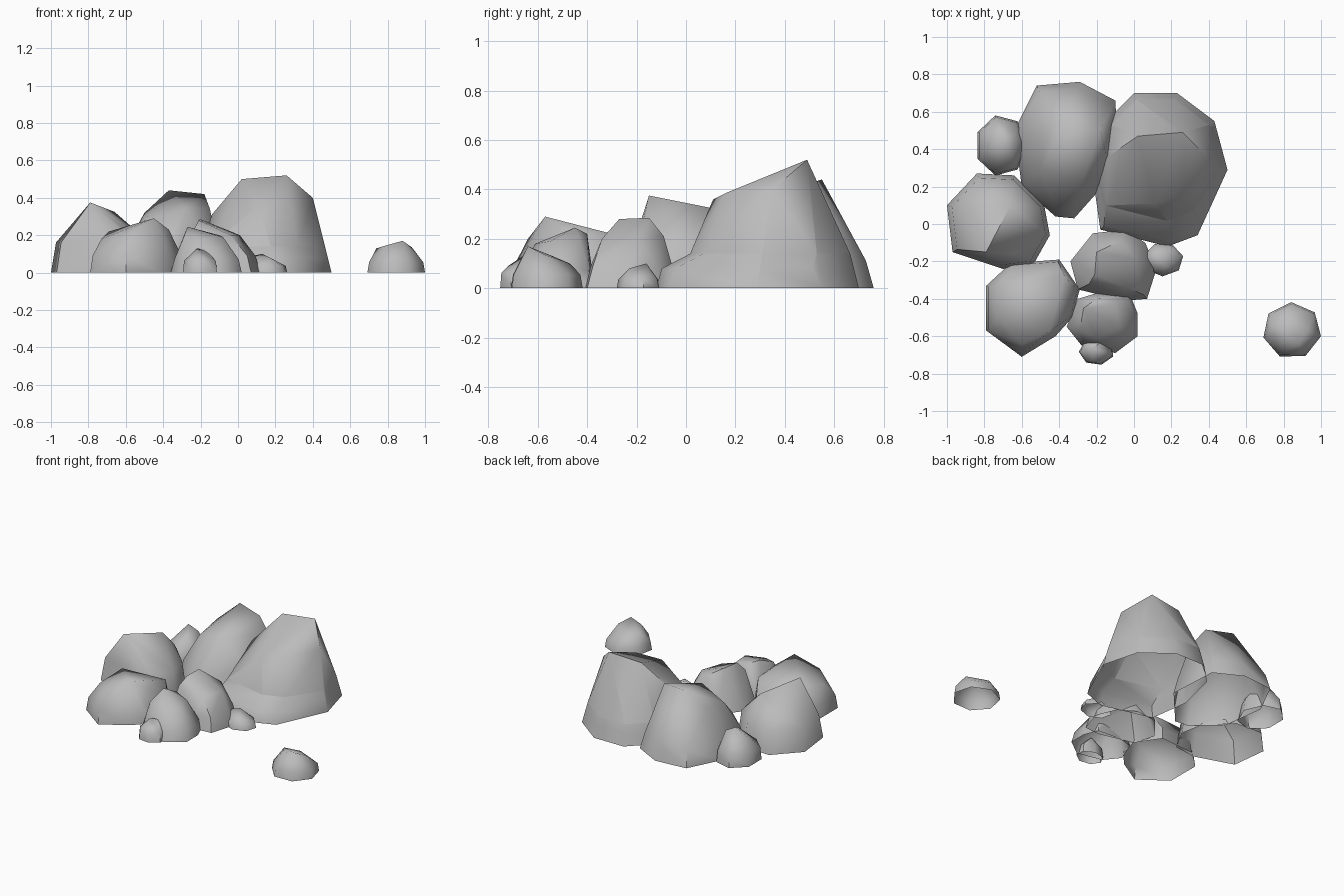
import bpy
import bmesh
import math
from math import cos, sin, pi

# Remove the default object
cube = bpy.data.objects.get("Cube")
if cube:
    bpy.data.objects.remove(cube, do_unlink=True)

# Single stone material
stone = bpy.data.materials.new("grey_stone")
stone.use_nodes = True
stone.diffuse_color = (0.5, 0.5, 0.5, 1)
stone.node_tree.nodes["Principled BSDF"].inputs["Base Color"].default_value = (0.5, 0.5, 0.5, 1)


def oval(cx, cy, rx, ry, sides=7, turn=0.0):
    """Ground outline for a small stone."""
    steps = [turn + 2 * pi * i / sides for i in range(sides)]
    return [(cx + rx * cos(a), cy + ry * sin(a)) for a in steps]


def rock(name, outline, crown, belly=0.95, belly_height=0.4, foot=0.0):
    """Faceted boulder: ground outline, belly ring and crown corners, open below."""
    bm = bmesh.new()
    cx = sum(p[0] for p in outline) / len(outline)
    cy = sum(p[1] for p in outline) / len(outline)
    waist = belly_height * min(p[2] for p in crown)
    points = [(x, y, 0) for x, y in outline]
    points += [(cx + (x - cx) * belly, cy + (y - cy) * belly, waist) for x, y in outline]
    points += crown
    for p in points:
        bm.verts.new(p)
    hull = bmesh.ops.convex_hull(bm, input=bm.verts[:])
    loose = {v for v in hull["geom_interior"] + hull["geom_unused"]
             if isinstance(v, bmesh.types.BMVert) and v.is_valid}
    bmesh.ops.delete(bm, geom=list(loose), context='VERTS')
    # The underside is left open
    under = [f for f in bm.faces if all(v.co.z < 0.0001 for v in f.verts)]
    bmesh.ops.delete(bm, geom=under, context='FACES')
    bmesh.ops.dissolve_limit(bm, angle_limit=math.radians(3), verts=bm.verts[:], edges=bm.edges[:])
    # A low ledge pushed out along the front
    if foot:
        for level in (0.08, 0.14):
            bmesh.ops.bisect_plane(bm, geom=bm.verts[:] + bm.edges[:] + bm.faces[:],
                                   plane_co=(0, 0, level), plane_no=(0, 0, 1))
        for v in bm.verts:
            if v.co.z < 0.09 and v.co.y < 0.12:
                v.co.y -= foot
    bmesh.ops.recalc_face_normals(bm, faces=bm.faces[:])
    mesh = bpy.data.meshes.new(name)
    bm.to_mesh(mesh)
    bm.free()
    mesh.materials.append(stone)
    obj = bpy.data.objects.new(name, mesh)
    bpy.context.collection.objects.link(obj)
    bpy.ops.object.select_all(action='DESELECT')
    obj.select_set(True)
    bpy.context.view_layer.objects.active = obj
    bpy.ops.object.shade_smooth_by_angle(angle=math.radians(55))


# Large boulders
rock("tallest_boulder",
     [(0, .7), (.23, .7), (.43, .55), (.5, .29), (.34, .04), (.18, -.02), (-.18, .07), (-.22, .25), (-.15, .55)],
     [(.26, .49, .52), (.02, .47, .5), (.4, .35, .4), (.28, .16, .385), (.11, .11, .36), (-.14, .36, .31)],
     belly=0.9, belly_height=0.45, foot=0.1)

rock("back_boulder",
     [(-.52, .74), (-.29, .76), (-.1, .66), (-.08, .3), (-.32, .03), (-.42, .04), (-.6, .2), (-.64, .5)],
     [(-.37, .55, .44), (-.18, .5, .42), (-.15, .38, .34), (-.28, .22, .34), (-.5, .28, .28), (-.5, .48, .32)],
     belly=0.91)

rock("side_boulder",
     [(-1, .1), (-.84, .27), (-.64, .26), (-.48, .1), (-.45, -.06), (-.54, -.22), (-.7, -.24), (-.97, -.15)],
     [(-.79, -.15, .375), (-.66, .1, .325), (-.62, .17, .23), (-.64, -.16, .26), (-.86, .12, .23)],
     belly=0.91, belly_height=0.7)

rock("front_boulder",
     [(-.79, -.33), (-.66, -.21), (-.4, -.19), (-.29, -.35), (-.33, -.5), (-.42, -.6), (-.6, -.71), (-.79, -.57)],
     [(-.45, -.57, .29), (-.37, -.47, .23), (-.37, -.28, .215), (-.69, -.31, .22), (-.73, -.5, .18), (-.6, -.64, .2)],
     belly=0.95, belly_height=0.5)

# Medium boulders
rock("middle_boulder",
     [(-.34, -.2), (-.22, -.05), (-.05, -.03), (.06, -.1), (.12, -.24), (.07, -.4), (-.05, -.41), (-.3, -.35)],
     [(-.21, -.27, .28), (-.2, -.15, .285), (-.07, -.09, .21), (.01, -.19, .2), (-.04, -.34, .2), (-.24, -.32, .22)],
     belly=0.87, belly_height=0.45)

rock("near_boulder",
     [(-.36, -.55), (-.3, -.4), (-.2, -.37), (-.02, -.38), (.02, -.48), (.02, -.6), (-.1, -.69), (-.28, -.65)],
     [(-.27, -.45, .245), (-.2, -.4, .22), (-.1, -.43, .2), (-.08, -.55, .19), (-.2, -.61, .18), (-.29, -.57, .19)],
     belly=0.9, belly_height=0.4)

# Small stones
rock("rear_stone", oval(-.71, .42, .14, .165, turn=0.9),
     [(-.71, .46, .235), (-.64, .47, .2), (-.65, .35, .18), (-.78, .4, .14)],
     belly=0.94, belly_height=0.6)
rock("front_pebble", oval(-.2, -.68, .095, .075, turn=0.5),
     [(-.22, -.66, .13), (-.17, -.63, .115), (-.15, -.68, .09), (-.22, -.72, .09)],
     belly=0.93, belly_height=0.7)
rock("inner_pebble", oval(.155, -.19, .11, .09, turn=0.2),
     [(.13, -.16, .1), (.08, -.18, .09), (.17, -.23, .08), (.2, -.15, .06)],
     belly=0.93, belly_height=0.6)
rock("lone_stone", oval(.845, -.57, .158, .152, turn=-0.2),
     [(.88, -.64, .17), (.79, -.63, .145), (.74, -.54, .13), (.82, -.47, .1), (.93, -.57, .135)],
     belly=0.94, belly_height=0.55)
